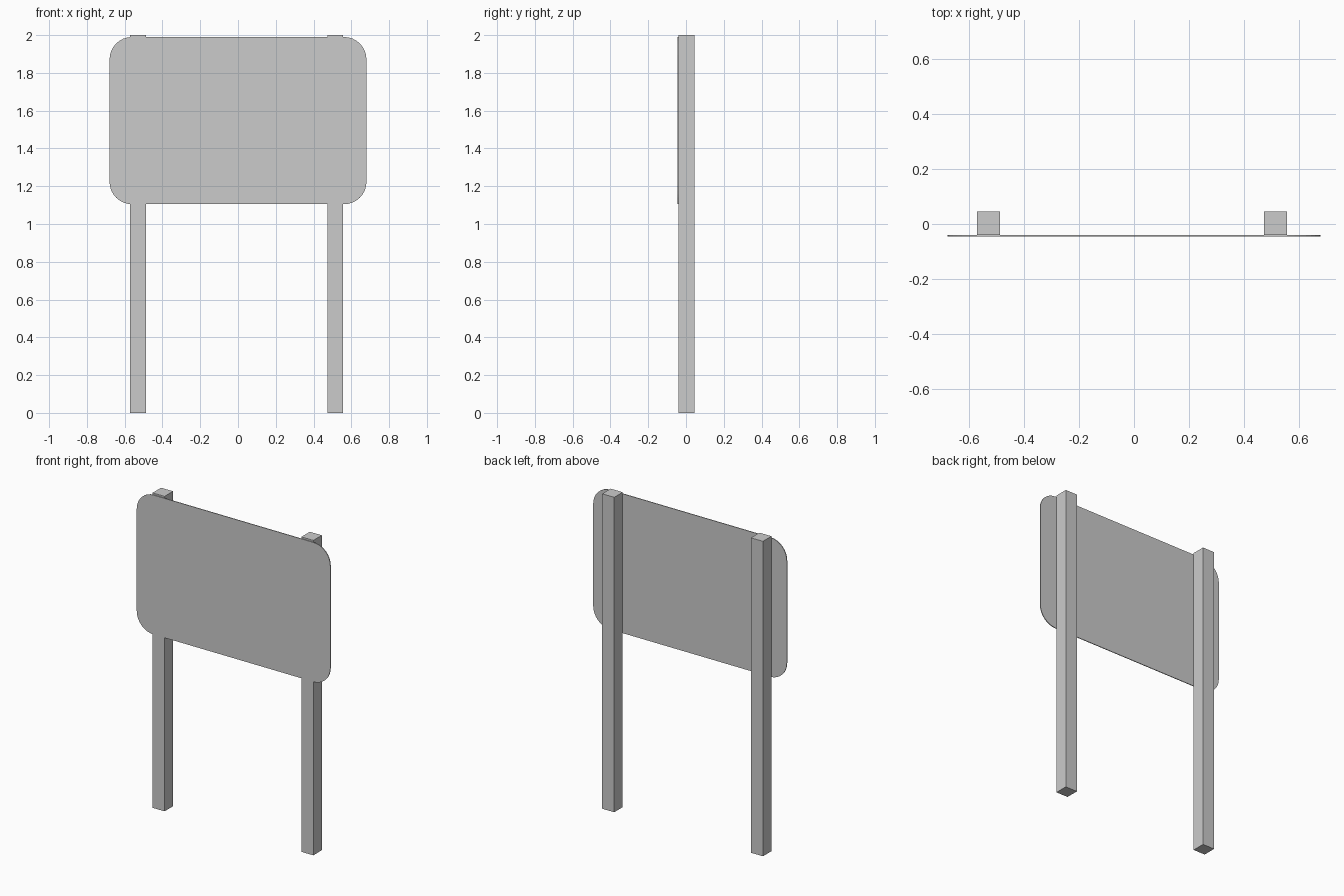
import bpy, bmesh
from math import sin, cos, pi

if "Cube" in bpy.data.objects:
    bpy.data.objects.remove(bpy.data.objects["Cube"])


def add_object(name, bm):
    bmesh.ops.recalc_face_normals(bm, faces=bm.faces)
    mesh = bpy.data.meshes.new(name)
    bm.to_mesh(mesh)
    bm.free()
    obj = bpy.data.objects.new(name, mesh)
    bpy.context.collection.objects.link(obj)
    return obj


def post(name, x):
    # Square post standing on the ground
    w, y0, y1, h = 0.084, -0.04, 0.045, 2.0
    bm = bmesh.new()
    bmesh.ops.create_cube(bm, size=1)
    for v in bm.verts:
        v.co = (x + v.co.x * w, (y0 + y1) / 2 + v.co.y * (y1 - y0), (v.co.z + 0.5) * h)
    return add_object(name, bm)


def rounded_panel(name, half_w, z0, z1, y0, y1, r, steps):
    # Thin sheet with rounded corners, extruded backwards
    bm = bmesh.new()
    corners = [(half_w - r, z1 - r), (r - half_w, z1 - r),
               (r - half_w, z0 + r), (half_w - r, z0 + r)]
    verts = []
    for i, (cx, cz) in enumerate(corners):
        for s in range(steps + 1):
            a = (i + s / steps) * pi / 2
            verts.append(bm.verts.new((cx + r * cos(a), y0, cz + r * sin(a))))
    face = bm.faces.new(verts)
    ext = bmesh.ops.extrude_face_region(bm, geom=[face], use_keep_orig=True)
    for g in ext["geom"]:
        if isinstance(g, bmesh.types.BMVert):
            g.co.y = y1
    return add_object(name, bm)


# Two posts, set very slightly off-centre behind the board
post("left_post", -0.53)
post("right_post", 0.515)

# Sign board fixed to the front of the posts
rounded_panel("sign_board", 0.68, 1.105, 1.99, -0.045, -0.04, 0.118, 8)
